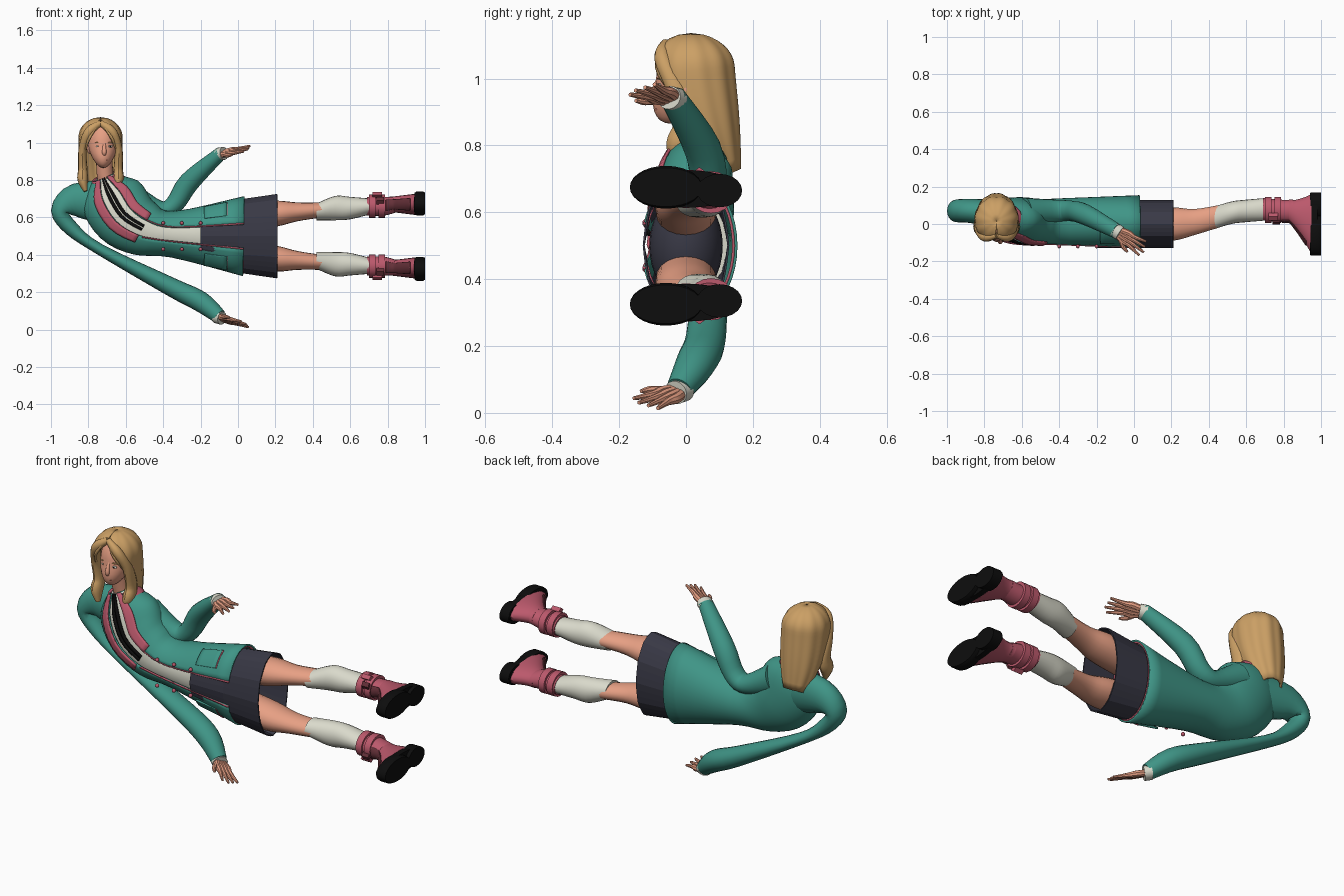
import bpy, bmesh, math
from mathutils import Vector

cube = bpy.data.objects.get("Cube")
if cube:
    bpy.data.objects.remove(cube, do_unlink=True)


def material(name, red, green, blue):
    mat = bpy.data.materials.new(name)
    mat.use_nodes = True
    mat.diffuse_color = (red, green, blue, 1)
    mat.node_tree.nodes["Principled BSDF"].inputs["Base Color"].default_value = mat.diffuse_color
    return mat


TEAL = material("teal cloth", .05, .3, .24)
HAIR = material("blonde hair", .6, .35, .13)
SKIN = material("skin", .8, .35, .23)
LIPS = material("lip skin", .6, .2, .15)
NAVY = material("dark skirt", .04, .04, .06)
PINK = material("pink leather", .5, .1, .15)
CREAM = material("cream knit", .7, .7, .6)
BLACK = material("black rubber", .004, .004, .004)
MAROON = material("maroon", .13, .03, .04)
SIDES = {"left": 1, "right": -1}
FULL = 2 * math.pi


def finish(mesh_data, name, mat, thick=0, smooth=True):
    bmesh.ops.recalc_face_normals(mesh_data, faces=mesh_data.faces)
    mesh = bpy.data.meshes.new(name)
    mesh_data.to_mesh(mesh)
    mesh_data.free()
    mesh.materials.append(mat)
    part = bpy.data.objects.new(name, mesh)
    bpy.context.scene.collection.objects.link(part)
    if thick:
        shell = part.modifiers.new("Thickness", "SOLIDIFY")
        shell.thickness = thick
        shell.offset = 0
    if smooth:
        bpy.ops.object.select_all(action="DESELECT")
        part.select_set(True)
        bpy.context.view_layer.objects.active = part
        bpy.ops.object.shade_smooth_by_angle(angle=math.radians(40))
    return part


def blend(rows, steps):
    """Catmull-Rom curve through the stations, applied to every value."""
    curve = []
    for i in range(len(rows) - 1):
        four = rows[max(i - 1, 0)], rows[i], rows[i + 1], rows[min(i + 2, len(rows) - 1)]
        for j in range(steps):
            t = j / steps
            curve.append([q + (r - p + t * (2 * p - 5 * q + 4 * r - s + t * (3 * (q - r) + s - p))) * t / 2
                          for p, q, r, s in zip(*four)])
    return curve + [rows[-1]]


def spread(value, count):
    return value if isinstance(value, list) else [value] * count


def tube(name, mat, path, wide, deep=None, arc=None, steps=4, sides=20, grow=0,
         thick=0, ripple=0, waves=12, cap=True, smooth=True, axis=None):
    """Loft ellipses along a path; arc limits them to a span of angles from the front."""
    count = len(path)
    wide = spread(wide, count)
    deep = wide if deep is None else spread(deep, count)
    spans = spread(arc or (0, FULL), count)
    rows = blend([[*p, w, d, *span] for p, w, d, span in zip(path, wide, deep, spans)], steps)
    centers = [Vector(row[:3]) for row in rows]
    bm = bmesh.new()
    rings = []
    for i, (center, row) in enumerate(zip(centers, rows)):
        along = axis or (centers[min(i + 1, len(rows) - 1)] - centers[max(i - 1, 0)]).normalized()
        across = Vector((0, 1, 0)).cross(along).normalized()
        front = across.cross(along)
        w, d, start, end = row[3:]
        ring = []
        for j in range(sides + bool(arc)):
            angle = start + (end - start) * j / sides
            scale = 1 + ripple * math.cos(waves * angle)
            ring.append(bm.verts.new(center + across * (w + grow) * scale * math.sin(angle)
                                     + front * (d + grow) * scale * math.cos(angle)))
        rings.append(ring)
    for lower, upper in zip(rings, rings[1:]):
        for j in range(sides):
            k = (j + 1) % len(lower)
            bm.faces.new((lower[j], lower[k], upper[k], upper[j]))
    if cap and not arc:
        bm.faces.new(rings[0])
        bm.faces.new(rings[-1])
    return finish(bm, name, mat, thick, smooth)


def ball(name, mat, place, size):
    bm = bmesh.new()
    bmesh.ops.create_uvsphere(bm, u_segments=24, v_segments=16, radius=1)
    bmesh.ops.scale(bm, vec=size, verts=bm.verts)
    bmesh.ops.translate(bm, vec=place, verts=bm.verts)
    return finish(bm, name, mat)


# Torso: jacket open down the front with a shirt inside
gap = .3
torso = [(-.72, .03, .81), (-.68, .03, .72), (-.61, .02, .61), (-.5, .01, .54), (-.35, .01, .51), (.03, .01, .5)]
torso_wide = [.06, .16, .17, .145, .12, .21]
torso_deep = [.06, .1, .12, .12, .125, .14]
tube("jacket", TEAL, torso, torso_wide, torso_deep, (gap, FULL - gap), sides=36, thick=.008)
tube("shirt", CREAM, torso[:-1] + [(-.1, .01, .5)], torso_wide[:-1] + [.16], torso_deep[:-1] + [.125], grow=-.01)
hem, hem_wide, hem_deep = torso[-1], torso_wide[-1], torso_deep[-1]
tube("jacket_hem_lining", PINK, [(hem[0] - .02, *hem[1:]), hem], hem_wide, hem_deep,
     (gap, FULL - gap), steps=1, sides=36, grow=-.008, thick=.008)
for side, sign in SIDES.items():
    turn = -sign
    tube(side + "_lapel", PINK, torso[:4], torso_wide[:4], torso_deep[:4],
         (turn * gap, turn * 2 * gap), sides=4, grow=.01, thick=.008)
    tube(side + "_front_trim", PINK, torso[3:], torso_wide[3:], torso_deep[3:],
         (turn * gap, turn * (gap + .04)), sides=2, grow=.002, thick=.009)
    tube(side + "_ribbon", BLACK, torso[:4], torso_wide[:4], torso_deep[:4],
         (turn * .02, turn * .12), sides=2, grow=.003, thick=.008)
    for x in (-.4, -.3, -.2):
        ball(side + "_button", PINK, (x, -.12, .5 + sign * .07), (.01, .01, .01))
    # Pocket flap hung on the jacket, with a piped lower edge
    pocket = [(-.18, .01, .5), (-.06, .01, .5)]
    hip = turn * gap * 2, turn * gap * 4
    tube(side + "_pocket_flap", TEAL, pocket, [.16, .185], .13, hip, grow=.006, thick=.01)
    tube(side + "_pocket_piping", PINK, [pocket[1], (-.055, .01, .5)], .185, .13, hip, grow=.006, thick=.012)

# Pleated skirt
tube("skirt", NAVY, [(-.2, 0, .5), (0, 0, .5), (.21, 0, .5)], [.13, .19, .22], .125, sides=36,
     steps=1, ripple=.012, cap=False, thick=.006, smooth=False)
ball("hips", NAVY, (-.03, 0, .5), (.12, .11, .16))

# Sleeves: the right one is drawn out from the shoulder, the left is bent upward
tube("right_sleeve", TEAL, [(-.7, .05, .68), (-.87, .07, .69), (-.95, .07, .63), (-.89, .07, .54), (-.74, .07, .43),
                            (-.36, .06, .23), (-.2, .03, .15), (-.1, -.02, .07)],
     [.12, .09, .05, .04, .03, .05, .055, .04], [.08, .065, .06, .05, .05, .06, .06, .04])
tube("left_sleeve", TEAL, [(-.58, .06, .71), (-.42, .07, .64), (-.34, .07, .67), (-.26, .05, .79), (-.09, -.04, .945)],
     [.08, .05, .05, .055, .035], [.08, .06, .055, .055, .04])


def hand(side, wrist, reach):
    wrist, reach = Vector(wrist), Vector(reach)
    sideways = reach.cross(Vector((0, 0, 1))).normalized()
    sideways.z = -SIDES[side] * .4

    def line(*stops):
        return [wrist + reach * along + sideways * off for along, off in stops]
    tube(side + "_cuff", CREAM, line((-.1, 0), (.1, 0)), .035, .04)
    for i, finger in enumerate(("index", "middle", "ring", "little")):
        off = (1.5 - i) * .018
        tip = 1 - abs(i - 1) * .06
        tube(side + "_" + finger + "_finger", SKIN, line((0, off / 2), (.3, off), (.5, off), (tip, off * 1.5)),
             [.016, .016, .012, .006], sides=8)
    tube(side + "_thumb", SKIN, line((.1, .01), (.4, .05), (.6, .06)), [.014, .012, .006], sides=8)


hand("left", (-.09, -.04, .94), (.15, -.1, .03))
hand("right", (-.1, -.02, .065), (.15, -.11, -.04))

# Legs, socks and boots on either side of the body axis
for side, sign in SIDES.items():
    def limb(name, mat, stops, wide, deep=None, **options):
        path = [(x, y, .5 + sign * out) for x, y, out in stops]
        return tube(side + "_" + name, mat, path, wide, deep, axis=Vector((1, 0, 0)), **options)
    limb("thigh", SKIN, [(0, 0, .1), (.2, 0, .12), (.32, .01, .13), (.45, .04, .14)],
         [.08, .07, .05, .04], [.09, .09, .07, .06])
    limb("sock", CREAM, [(.42, .03, .13), (.52, .06, .15), (.6, .07, .15), (.72, .08, .16)],
         [.045, .065, .06, .04], .06)
    limb("boot_shaft", PINK, [(.69, .08, .16), (.78, .07, .16), (.85, .07, .17)], [.05, .05, .042], .06)
    # The foot flares from ankle to sole
    flare = [i / 4 for i in range(5)]
    foot = [(.83 + .12 * t, .07 * (1 - t), .17) for t in flare]
    foot_wide = [.042 + .015 * t for t in flare]
    foot_deep = [.06 + .1 * t ** 1.3 for t in flare]
    limb("boot_foot", PINK, foot, foot_wide, foot_deep)
    limb("boot_tongue", MAROON, [(.79, .07, .165)] + foot[:4], [.05] + foot_wide[:4], [.06] + foot_deep[:4],
         arc=(-.6, .6), grow=.003, thick=.006)
    for x in (.7, .75):
        limb("boot_strap", PINK, [(x, .075, .16), (x + .035, .075, .16)], .063, .07, steps=1)
    limb("strap_tab", PINK, [(.72, .04, .22), (.77, .04, .22)], .015, .02, steps=1, sides=4)
    limb("buckle", MAROON, [(.74, .01, .19), (.78, .01, .19)], .02, .012, steps=1, sides=4)
    limb("sole", BLACK, [(.942, 0, .17), (.95, 0, .17), (.98, 0, .17)], [.05, .056, .056], .167, steps=1, sides=28)
    limb("sole_tread", BLACK, [(.945, -.06, .175), (.955, -.06, .175), (.99, -.06, .175), (1, -.06, .175)],
         [.058, .064, .064, .058], .108, steps=1, sides=28)
    limb("heel", BLACK, [(.945, .1, .165), (1, .1, .165)], .05, .068, steps=1)

# Neck and collars
throat = [(-.69, .03, .77), (-.71, .02, .82)]
tube("neck", SKIN, throat + [(-.715, 0, .92)], .044)
tube("shirt_collar", CREAM, throat, [.07, .05], arc=(gap, FULL - gap), thick=.008)
tube("jacket_collar", PINK, throat, [.1, .07], [.08, .07], arc=(2 * gap, FULL - 2 * gap), thick=.01)

# Head: an egg narrowed and pushed forward toward the chin
face, brow = -.715, .98
head = ball("head", SKIN, (-.722, 0, .99), (.08, .09, .125))
for vertex in head.data.vertices:
    drop = max(brow - vertex.co.z, 0)
    vertex.co.x = face + (vertex.co.x - face) * (1 - 2 * drop)
    vertex.co.y -= drop * .4
tube("nose", SKIN, [(face, -.082, 1), (face, -.096, .95), (face, -.086, .93)], [.006, .012, .006], sides=10)
ball("lips", LIPS, (face, -.086, .908), (.02, .008, .006))
for side, sign in SIDES.items():
    x = face + sign * .032
    ball(side + "_eye", CREAM, (x, -.08, brow), (.013, .006, .006))
    ball(side + "_iris", BLACK, (x, -.084, brow), (.005, .004, .005))
    ball(side + "_brow", HAIR, (x, -.08, brow + .02), (.018, .005, .003))
    ball(side + "_ear", SKIN, (face + sign * .08, 0, brow - .01), (.012, .02, .03))

# Hair: domed shell parted around the face, sweeping back as it falls
middle = -.735
fall = [(i / 20) ** 1.5 for i in range(21)]
dome = [math.sqrt(1 - max(1 - t * 4, 0) ** 2) + .01 for t in fall]
parting = [1.6 * math.sin(t * FULL / 4) ** 1.1 for t in fall]
tube("hair_shell", HAIR, [(middle, .015 + .1 * t * t, 1.13 - .42 * t) for t in fall],
     [.11 * d * (1 - t ** 4 / 2) for d, t in zip(dome, fall)],
     [.12 * d * (1 - .6 * t ** 3) for d, t in zip(dome, fall)],
     [(p, FULL - p) for p in parting], steps=1, sides=60, ripple=.02, waves=11, thick=.012)
for side, sign in SIDES.items():
    tube(side + "_hair_lock", HAIR, [(middle + sign * out, y, z) for out, y, z in (
        (0, -.06, 1.105), (.06, -.07, 1.06), (.095, -.03, .97), (.095, 0, .86), (.095, -.02, .8), (.08, -.03, .74))],
        [.015, .025, .022, .025, .028, .01], [.015, .025, .03, .04, .04, .015], sides=12)
